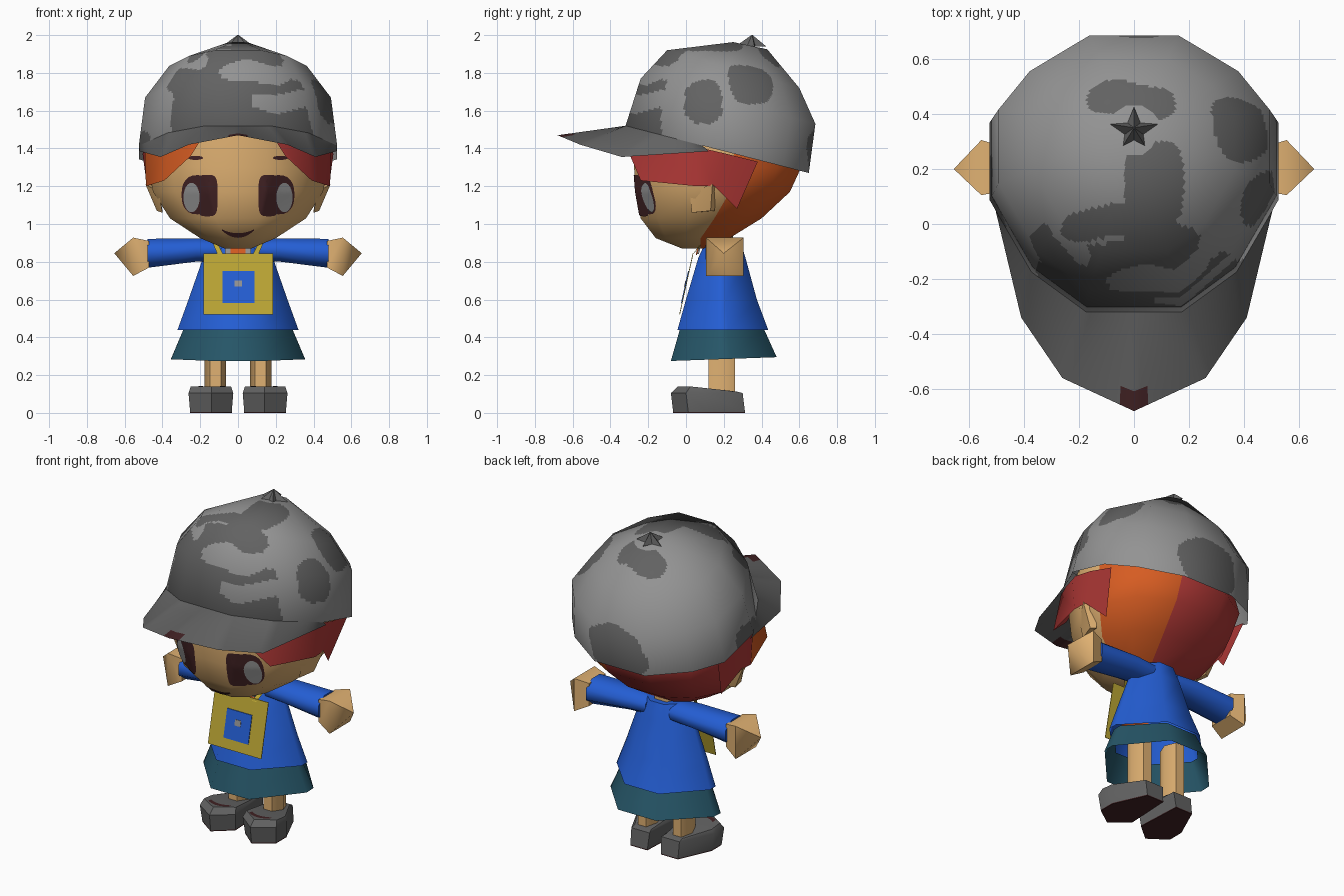
import bpy, bmesh, math
from mathutils import Vector
from mathutils.bvhtree import BVHTree

if "Cube" in bpy.data.objects:
    bpy.data.objects.remove(bpy.data.objects["Cube"])


def mat(name, r, g, b):
    m = bpy.data.materials.new(name)
    m.diffuse_color = [((c / 255 + 0.055) / 1.055) ** 2.4 for c in (r, g, b)] + [1]
    m.use_nodes = True
    m.node_tree.nodes["Principled BSDF"].inputs["Base Color"].default_value = m.diffuse_color
    return m


SKIN, LIGHT, DARK = mat("skin", 224, 177, 114), mat("light_grey", 147, 147, 147), mat("dark_grey", 98, 98, 98)
BLUE, TEAL, YELLOW = mat("blue", 36, 94, 212), mat("teal", 38, 86, 104), mat("yellow", 188, 166, 52)
BROWN, ORANGE, RED = mat("dark_brown", 66, 34, 36), mat("orange", 214, 92, 34), mat("red", 176, 56, 54)


def finish(name, bm, mats, angle=60):
    bmesh.ops.recalc_face_normals(bm, faces=bm.faces)
    me = bpy.data.meshes.new(name)
    bm.to_mesh(me)
    bm.free()
    for m in mats:
        me.materials.append(m)
    ob = bpy.data.objects.new(name, me)
    bpy.context.collection.objects.link(ob)
    bpy.ops.object.select_all(action='DESELECT')
    bpy.context.view_layer.objects.active = ob
    ob.select_set(True)
    bpy.ops.object.shade_smooth_by_angle(angle=math.radians(angle))
    return ob


def loft(name, rings, mats, closed=True, ends=(True, True), rule=None, angle=60):
    """Skin a list of rings; rule(column, centre) picks the material."""
    bm = bmesh.new()
    vs = [[bm.verts.new(p) for p in r] for r in rings]
    n = len(rings[0])
    for a, b in zip(vs, vs[1:]):
        for i in range(n if closed else n - 1):
            j = (i + 1) % n
            f = bm.faces.new((a[i], a[j], b[j], b[i]))
            if rule:
                f.material_index = rule(i, f.calc_center_median())
    for end, ring in zip(ends, (vs[0], vs[-1])):
        if end and closed:
            bm.faces.new(ring)
    return finish(name, bm, mats, angle)


def hull(name, pts, m, angle=60):
    bm = bmesh.new()
    for p in pts:
        bm.verts.new(p)
    bmesh.ops.convex_hull(bm, input=bm.verts)
    return finish(name, bm, [m], angle)


def refine(rings, k, closed=True):
    """Split every panel into k by k cells, keeping it flat."""
    rings = [[Vector(p) for p in r] for r in rings]
    dense = []
    for r in rings:
        pairs = list(zip(r, r[1:] + r[:1])) if closed else list(zip(r, r[1:]))
        d = [a.lerp(b, t / k) for a, b in pairs for t in range(k)]
        dense.append(d if closed else d + [r[-1]])
    out = [[p.lerp(q, t / k) for p, q in zip(a, b)] for a, b in zip(dense, dense[1:]) for t in range(k)]
    return out + [dense[-1]]


def ngon(n, cx, hx, y0, y1, z):
    k = math.cos(math.pi / n)
    return [(cx + hx / k * math.sin(a), (y0 + y1) / 2 - (y1 - y0) / 2 / k * math.cos(a), z)
            for a in [math.pi / n + 2 * math.pi * i / n for i in range(n)]]


def oval(half, hw, y0, y1, z0, z1):
    """Ring from half a template, tilted from z0 at the front to z1 at the back."""
    full = half + [(-x, v) for x, v in reversed(half)]
    return [(x * hw, y0 + (v + 1) / 2 * (y1 - y0), z0 + (v + 1) / 2 * (z1 - z0)) for x, v in full]


# Head, with hair on the back columns
HEAD = [(.33, -1), (.74, -.72), (1, -.2), (1, .22), (.77, .72), (.33, 1)]
head = loft("head", [oval(HEAD, w, a, b, z, z) for z, w, a, b in (
    (.87, .07, -.02, .14), (.925, .2, -.16, .23), (1.03, .36, -.24, .40), (1.17, .45, -.265, .55),
    (1.3, .475, -.275, .61), (1.48, .45, -.27, .56))], [SKIN, ORANGE, RED],
    rule=lambda i, c: 1 if i in (3, 4) else 2 if i in (5, 6, 7) else 0)
tree = BVHTree.FromObject(head, bpy.context.evaluated_depsgraph_get())


def on_face(x, z, gap):
    hit = tree.ray_cast(Vector((x, -2, z)), Vector((0, 1, 0)))[0]
    return (x, (hit.y if hit else 0) - gap, z)


def spot(name, x, z, rx, rz, m, gap, power=2):
    """Rounded patch laid on the face."""
    rings = []
    for r in (1, .8, .6, .4, .2, .02):
        ring = []
        for i in range(24):
            c, s = math.cos(i * math.pi / 12), math.sin(i * math.pi / 12)
            ring.append(on_face(x + r * rx * math.copysign(abs(c) ** (2 / power), c),
                                z + r * rz * math.copysign(abs(s) ** (2 / power), s), gap))
        rings.append(ring)
    loft(name, rings, [m], ends=(False, True))


# Face details
for s, side in ((-1, "left"), (1, "right")):
    spot("eye_" + side, s * .162, 1.15, .054, .11, BROWN, .005, 4)
    spot("eye_outline_" + side, s * .215, 1.155, .084, .104, BROWN, .004, 2.4)
    spot("eye_glint_" + side, s * .246, 1.14, .043, .078, LIGHT, .009)
    spot("brow_" + side, s * .225, 1.35, .04, .011, BROWN, .005)
    # Ear
    hull("ear_" + side, [(s * x, y, z) for x, y, z in (
        (.42, .02, 1.17), (.40, .03, 1.06), (.49, .14, 1.21), (.43, .13, 1.07), (.42, .17, 1.2), (.4, .15, 1.07))], SKIN)
    # Side lock of hair
    top = [(.2, -.3, 1.44), (.36, -.21, 1.46), (.495, .05, 1.41), (.505, .22, 1.37), (.485, .38, 1.33)]
    low = [(.25, -.295, 1.36), (.39, -.24, 1.23), (.487, .06, 1.2), (.482, .15, 1.2), (.43, .27, 1.08)]
    loft("hair_lock_" + side, [[(s * x, y, z) for x, y, z in r] for r in (top, low)], [RED, ORANGE],
         closed=False, rule=lambda i, c: 1 if c.x < 0 and i < 2 else 0)
xs = [-.085 + .017 * i for i in range(11)]
loft("mouth", [[on_face(x, .94 + 4 * x * x + d * (1 - (x / .1) ** 2), .005) for x in xs] for d in (-.013, .011)],
     [BROWN], closed=False)

# Cap crown with blotches
CAP = [(.33, -1), (.71, -.7), (1, -.16), (1, .42), (.77, .72), (.33, 1)]
crown = [oval(CAP, *r) for r in ((.525, -.32, .65, 1.52, 1.27), (.492, -.24, .685, 1.77, 1.53),
                                 (.365, -.1, .6, 1.92, 1.72), (.09, .25, .43, 1.963, 1.925))]
DARK_SPOTS = [(.06, .14, 1.95, .11, .17, .2), (-.1, 0, 1.9, .16, .06, .2), (0, .45, 1.9, .16, .065, .2),
              (.5, .08, 1.66, .13, .1, .12), (.44, .36, 1.75, .16, .13, .11),
              (.01, .6, 1.4, .2, .2, .14), (-.5, .12, 1.42, .1, .14, .08)]
LIGHT_SPOTS = [(-.46, -.05, 1.57, .12, .25, .15), (.24, -.2, 1.65, .18, .3, .05),
               (.1, -.14, 1.8, .19, .2, .055), (-.25, -.02, 1.86, .12, .15, .05), (.34, -.04, 1.83, .1, .12, .08)]


def inside(c, spots):
    return any(abs((c.x - s[0]) / s[3]) ** 3 + abs((c.y - s[1]) / s[4]) ** 3 + abs((c.z - s[2]) / s[5]) ** 3 < 1
               for s in spots)


def blotch(i, c):
    c = c + Vector((.015 * math.sin(25 * c.z), .012 * math.sin(22 * c.x), .014 * math.sin(19 * c.x + 4)))
    edge = -.04 - .6 * max(0, abs(c.x) - .3) + .04 * math.sin(14 * c.x)
    return 1 if inside(c, DARK_SPOTS) or (c.y < edge and not inside(c, LIGHT_SPOTS)) else 0


cap = loft("cap_crown", refine(crown, 18), [LIGHT, DARK], ends=(False, True), rule=blotch)
# Round shading over the flat panels
cap.data.normals_split_custom_set_from_vertices(
    [Vector(((v.co.x) / .27, (v.co.y - .2) / .24, (v.co.z - 1.45 + .25 * (v.co.y - .2)) / .27)).normalized()
     for v in cap.data.vertices])

# Cap brim with a dark tip
inner = [crown[0][2], crown[0][1], crown[0][0], (0, -.32, 1.52)]
outer = [(.52, .12, 1.385), (.41, -.34, 1.355), (.26, -.56, 1.42), (0, -.68, 1.47)]
strips = [r + [(-x, y, z) for x, y, z in reversed(r[:-1])] for r in (inner, outer)]
loft("cap_brim", refine(strips, 10, False), [DARK, BROWN], closed=False,
     rule=lambda i, c: 1 if (c.x / .065) ** 2 + ((c.y + .67) / .085) ** 2 < 1 else 0)

# Star button on the cap
star = [((.09 if i % 2 == 0 else .04) * math.sin(i * math.pi / 5),
         .335 + (.09 if i % 2 == 0 else .04) * math.cos(i * math.pi / 5)) for i in range(10)]
loft("cap_star", [[(x, y, 1.94) for x, y in star],
                  [(x * .04, .35 + (y - .35) * .04, 2.0) for x, y in star]], [DARK], angle=20)

# Neck, shirt with a scarf panel, and skirt
BODY = [(.37, -1), (1, -.12), (1, .12), (.37, 1)]
loft("neck", [ngon(6, 0, .07, .11, .25, z) for z in (.86, .97)], [SKIN])
loft("shirt", [oval(BODY, w, a, b, z, z) for z, w, a, b in (
    (.44, .32, -.045, .435), (.6, .262, .0, .375), (.82, .185, .065, .315), (.92, .13, .11, .285))],
    [BLUE, ORANGE], ends=(False, True), rule=lambda i, c: 1 if i == 7 and c.z > .6 else 0, angle=50)
loft("skirt", [oval(BODY, .355, -.08, .48, .275, .295), oval(BODY, .285, -.03, .41, .45, .45)], [TEAL],
     ends=(False, False), angle=50)

for s, side in ((-1, "left"), (1, "right")):
    # Sleeve and pointed hand
    loft("sleeve_" + side, [[(s * x, .2 + hy * math.cos(a), zc + hz * math.sin(a))
                             for a in [math.pi / 4 * (i + .5) for i in range(8)]]
                            for x, hy, zc, hz in ((.08, .09, .862, .062), (.22, .105, .862, .066), (.48, .105, .845, .083))],
         [BLUE])
    hull("hand_" + side, [(s * x, y, z) for x, a, b, c, d in ((.47, .12, .28, .77, .91), (.555, .105, .305, .725, .928))
                          for y in (a, b) for z in (c, d)] + [(s * .655, .2, .845)], SKIN)
    # Leg
    loft("leg_" + side, [ngon(6, s * .12, .05, .12, .26, z) for z in (.08, .46)], [SKIN])
    # Shoe with a pointed toe and a dark sole
    plan = [(.04, .3), (.165, .3), (.262, .1), (.262, 0), (.14, -.08), (.025, .01)]
    shoe = [[(s * (.14 + (x - .14) * .93), y + .012, .006) for x, y in plan], [(s * x, y, .105) for x, y in plan],
            [(s * (.14 + (x - .14) * .9), .13 + (y - .13) * .82, .14 - max(0, y) * .09) for x, y in plan]]
    loft("shoe_" + side, shoe, [DARK], angle=45)
    loft("sole_" + side, [[(x, y, z) for x, y, _ in shoe[0]] for z in (0, .006)], [BROWN])
    # Dark trim curved over the toe
    bend = [.07 + .014 * i for i in range(11)]
    loft("shoe_trim_" + side, [[(s * x, y, .143 - .09 * max(0, y)) for x in bend
                                for y in [d + 5 * (x - .14) ** 2]] for d in (-.015, .012)], [BROWN], closed=False)
    # Bag strap
    loft("strap_" + side, [[(s * x, y, z) for x, y, z in r] for r in (
        [(.075, .03, .83), (.115, .09, .915)], [(.105, .03, .83), (.14, .1, .915)])], [YELLOW], closed=False)


def panel(name, x0, x1, z0, z1, m, front, back):
    """Thin plate following the slope of the bag."""
    slope = lambda z: -.032 + (z - .52) * .22
    hull(name, [(x, slope(z) - d, z) for x in (x0, x1) for z in (z0, z1) for d in (front, back)], m)


# Flat bag on the chest
panel("bag", -.182, .184, .522, .845, YELLOW, .004, 0)
panel("bag_patch", -.082, .088, .582, .75, BLUE, .008, .002)
panel("bag_dot", -.018, .022, .668, .702, LIGHT, .011, .006)

# Open collar
panel("collar", -.07, .07, .84, .9, LIGHT, -.02, -.03)
panel("scarf_knot", -.04, .04, .835, .875, ORANGE, -.014, -.02)
